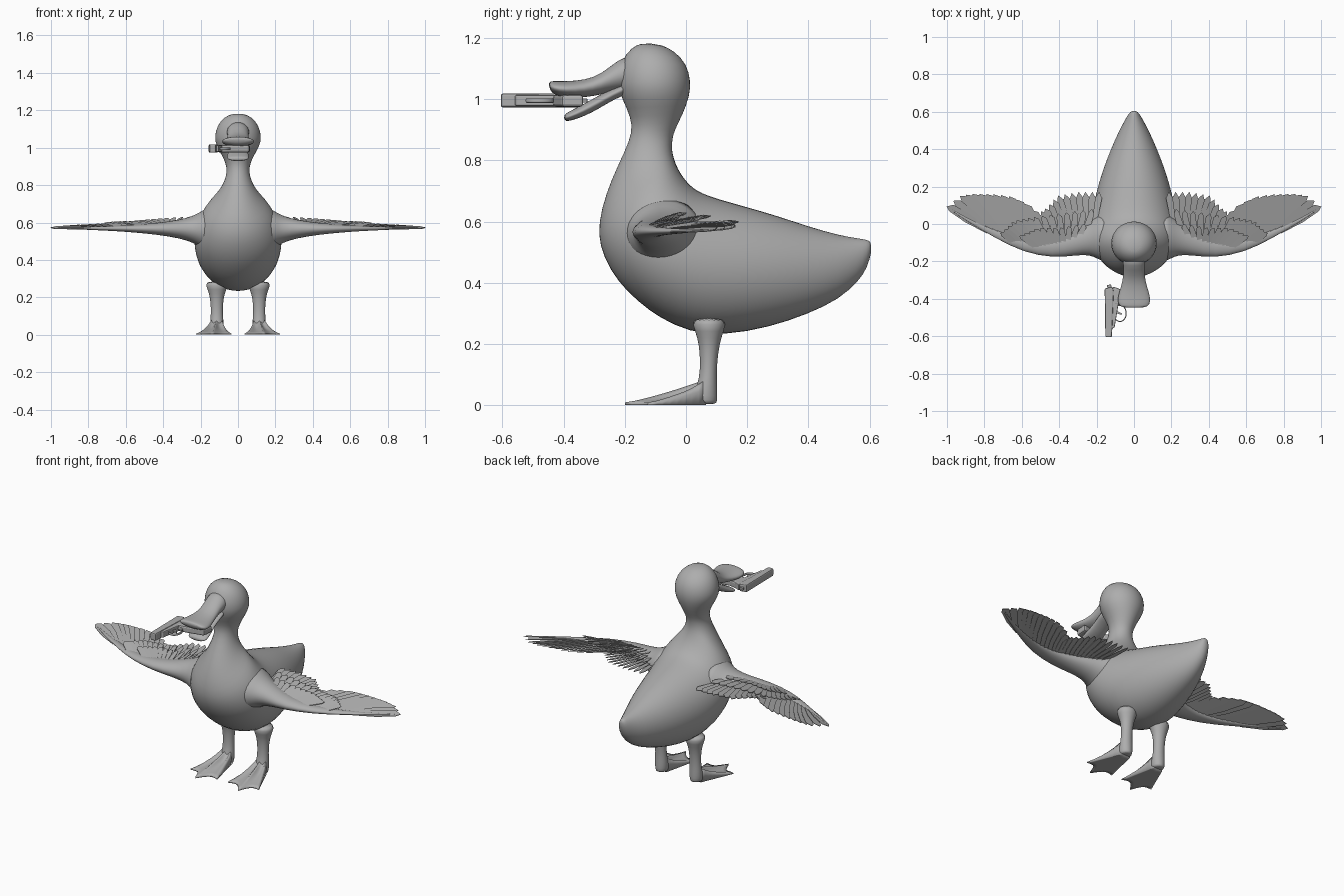
import bpy, bmesh, math
from mathutils import Vector as V

grey = bpy.data.materials.new("plain grey")
grey.diffuse_color = (0.42, 0.42, 0.42, 1)


def finish(name, bm, smooth=True, mirror=False, subsurf=0, bevel=0):
    bmesh.ops.recalc_face_normals(bm, faces=bm.faces[:])
    me = bpy.data.meshes.new(name)
    for f in bm.faces:
        f.smooth = smooth
    bm.to_mesh(me)
    bm.free()
    me.materials.append(grey)
    ob = bpy.data.objects.new(name, me)
    bpy.context.collection.objects.link(ob)
    if mirror:
        ob.modifiers.new("mirror", 'MIRROR').use_mirror_merge = False
    if bevel:
        m = ob.modifiers.new("bevel", 'BEVEL')
        m.width, m.segments = bevel, 2
    if subsurf:
        m = ob.modifiers.new("subsurf", 'SUBSURF')
        m.levels = m.render_levels = subsurf
    return ob


def loft(name, sections, n=24, mirror=False, subsurf=1):
    """Skin over ellipses given by two opposite points and a half-width vector."""
    bm = bmesh.new()
    rings = []
    for a, b, side in sections:
        a, b, side = V(a), V(b), V(side)
        mid, half = (a + b) / 2, (b - a) / 2
        rings.append([bm.verts.new(mid + half * math.cos(2 * math.pi * i / n)
                                   + side * math.sin(2 * math.pi * i / n)) for i in range(n)])
    for r, s in zip(rings, rings[1:]):
        for i in range(n):
            j = (i + 1) % n
            bm.faces.new((r[i], r[j], s[j], s[i]))
    bm.faces.new(rings[0])
    bm.faces.new(rings[-1])
    return finish(name, bm, True, mirror, subsurf)


def side_loft(name, rows, x=0, **kw):
    """Rows are y1, z1, y2, z2, half width across x."""
    return loft(name, [((x, a, b), (x, c, d), (w, 0, 0)) for a, b, c, d, w in rows], **kw)


def along(pts, t):
    f = t * (len(pts) - 1)
    i = min(int(f), len(pts) - 2)
    return V(pts[i]).lerp(V(pts[i + 1]), f - i)


# body, neck and head in one skin, from tail to crown
side_loft("body", [
    (.607, .505, .604, .535, .012), (.593, .45, .59, .541, .028), (.565, .405, .56, .546, .045),
    (.50, .345, .50, .556, .08), (.40, .297, .40, .585, .125), (.27, .252, .30, .62, .17),
    (.124, .226, .19, .652, .207)])
body_rows = [
    (.607, .505, .604, .535, .012), (.593, .45, .59, .541, .028), (.565, .405, .56, .546, .045),
    (.50, .345, .50, .556, .08), (.40, .297, .40, .585, .125), (.27, .252, .30, .62, .17),
    (.124, .226, .19, .652, .207), (.01, .236, .10, .677, .228), (-.09, .285, .05, .695, .236),
    (-.157, .336, .026, .71, .236), (-.223, .40, .004, .73, .225), (-.27, .48, -.016, .757, .2),
    (-.29, .555, -.03, .783, .168), (-.278, .64, -.04, .81, .122), (-.245, .737, -.046, .838, .085),
    (-.20, .83, -.044, .872, .062), (-.176, .89, -.036, .90, .06), (-.18, .94, -.01, .95, .077),
    (-.21, 1.0, .013, 1.01, .115), (-.226, 1.05, .017, 1.06, .128), (-.213, 1.125, .003, 1.115, .112),
    (-.18, 1.168, -.036, 1.157, .075), (-.145, 1.184, -.085, 1.18, .03)]
bpy.data.objects.remove(bpy.data.objects["body"])
side_loft("body", body_rows)

# bill
side_loft("upper_bill", [
    (-.15, 1.03, -.17, 1.15, .07), (-.22, 1.03, -.222, 1.13, .055), (-.28, 1.014, -.275, 1.082, .057),
    (-.33, 1.005, -.33, 1.062, .068), (-.39, 1.004, -.40, 1.058, .09), (-.43, 1.012, -.438, 1.06, .085),
    (-.445, 1.03, -.45, 1.054, .06)])
side_loft("lower_bill", [
    (-.18, 1.02, -.19, 1.06, .06), (-.235, 1.0, -.24, 1.035, .052), (-.285, .968, -.292, 1.008, .05),
    (-.33, .945, -.345, .978, .056), (-.375, .929, -.385, .958, .062), (-.398, .927, -.40, .948, .045)])

# legs
side_loft("legs", [
    (.01, .29, .14, .29, .07), (.03, .24, .123, .24, .05), (.042, .2, .11, .2, .037),
    (.046, .14, .102, .14, .032), (.043, .09, .101, .09, .034), (.03, .05, .103, .05, .038),
    (.02, .012, .103, .012, .036), (.03, .003, .098, .003, .03)], x=.113, n=16, mirror=True)

# webbed feet: a fan of columns with three toes
bm = bmesh.new()
toes = [(.035, -.145), (.14, -.2), (.225, -.125)]
cols, steps = 16, 8
top, low = [], []
for c in range(cols + 1):
    t = c / cols
    start = V((.113 + .06 * (t - .5), .065))
    end = along(toes, t)
    web = abs(math.sin(2 * math.pi * t))
    end = end.lerp(start, .14 * web)
    tr, lr = [], []
    for k in range(steps + 1):
        s = k / steps
        p = start.lerp(end, s)
        h = .009 + .075 * (1 - s) ** 1.25 * (1 - .4 * web * min(1, 3 * s))
        if c in (0, cols):
            h *= .6
        tr.append(bm.verts.new((p.x, p.y, h)))
        lr.append(bm.verts.new((p.x, p.y, 0)))
    top.append(tr)
    low.append(lr)
for c in range(cols):
    for k in range(steps):
        for g in (top, low):
            bm.faces.new((g[c][k], g[c + 1][k], g[c + 1][k + 1], g[c][k + 1]))
    for k in (0, steps):
        bm.faces.new((top[c][k], top[c + 1][k], low[c + 1][k], low[c][k]))
for c in (0, cols):
    for k in range(steps):
        bm.faces.new((top[c][k], top[c][k + 1], low[c][k + 1], low[c][k]))
finish("feet", bm, True, True)

# wing arms: x, front y, back y, bottom z, top z
arm = [(.13, -.22, .08, .42, .70), (.19, -.19, .05, .46, .665), (.235, -.165, .015, .49, .637),
       (.31, -.168, -.02, .515, .615), (.43, -.183, -.07, .535, .597), (.59, -.152, -.08, .55, .586),
       (.73, -.082, -.035, .558, .578), (.9, .018, .035, .565, .575), (.985, .078, .088, .57, .575)]
loft("wing_arms", [((x, f, (a + b) / 2), (x, k, (a + b) / 2), (0, 0, (b - a) / 2))
                   for x, f, k, a, b in arm], n=20, mirror=True)

# feather rows: base line, tip line, count, width
rows = {
    "primary_feathers": ([(.42, -.13, .565), (.6, -.11, .568), (.78, -.04, .57)],
                         [(.5, .04, .592), (.57, .107, .594), (.65, .15, .594), (.73, .163, .592),
                          (.80, .166, .588), (.87, .166, .584), (.93, .155, .58), (.998, .10, .575)], 14, .05),
    "secondary_feathers": ([(.25, -.11, .565), (.33, -.12, .57), (.45, -.13, .57)],
                           [(.18, .17, .60), (.29, .172, .602), (.40, .155, .60),
                            (.47, .085, .598), (.53, .04, .595)], 13, .042),
    "long_coverts": ([(.28, -.11, .585), (.45, -.14, .58), (.62, -.11, .575)],
                     [(.22, .08, .62), (.38, .06, .615), (.53, .04, .605),
                      (.64, .02, .605), (.71, -.045, .60)], 15, .036),
    "short_coverts": ([(.32, -.12, .595), (.5, -.14, .585)],
                      [(.26, .0, .63), (.4, -.02, .622), (.52, -.02, .612), (.61, -.06, .603)], 11, .032),
}
for name, (bases, tips, count, width) in rows.items():
    bm = bmesh.new()
    for i in range(count):
        t = i / (count - 1)
        b, e = along(bases, t), along(tips, t)
        d = e - b
        s = V((d.y, -d.x, 0)).normalized() * width / 2
        s.z = -.15 * width
        outline = [b - s * .5, b + d * .5 - s, b + d * .9 - s * .8, e + s * .3,
                   b + d * .9 + s * .85, b + d * .5 + s, b + s * .5]
        up = V((0, 0, .0015))
        hi = [bm.verts.new(p + up) for p in outline]
        lo = [bm.verts.new(p - up) for p in outline]
        bm.faces.new(hi)
        bm.faces.new(lo[::-1])
        for j in range(7):
            k = (j + 1) % 7
            bm.faces.new((hi[j], lo[j], lo[k], hi[k]))
    finish(name, bm, False, True)


# pistol lying on its side in the bill
def prism(name, pts, z0, z1, bevel=.004):
    bm = bmesh.new()
    lo = [bm.verts.new((x, y, z0)) for x, y in pts]
    f = bm.faces.new(lo)
    ext = bmesh.ops.extrude_face_region(bm, geom=[f])["geom"]
    bmesh.ops.translate(bm, vec=(0, 0, z1 - z0), verts=[v for v in ext if isinstance(v, bmesh.types.BMVert)])
    finish(name, bm, False, bevel=bevel)


prism("pistol_slide", [(-.153, -.605), (-.118, -.605), (-.108, -.36), (-.115, -.335), (-.157, -.345)], .973, 1.018, .007)
prism("pistol_frame", [(-.122, -.56), (-.104, -.555), (-.085, -.44), (-.08, -.345), (-.11, -.335), (-.12, -.36)], .978, 1.013)
prism("pistol_grip", [(-.11, -.435), (-.06, -.432), (.06, -.405), (.065, -.335), (-.04, -.355), (-.11, -.34)], .975, 1.014, .009)
prism("pistol_hammer", [(-.14, -.35), (-.115, -.345), (-.125, -.322), (-.145, -.328)], .989, 1.002, .002)
prism("pistol_trigger", [(-.1, -.475), (-.1, -.46), (-.065, -.478), (-.067, -.486)], .99, 1.0, .001)
guard = [(V((-.075 + .034 * math.cos(a), -.478 + .044 * math.sin(a), .995)), a)
         for a in [math.pi * (-.75 + 1.5 * i / 14) for i in range(15)]]
loft("pistol_trigger_guard", [(p - V((math.cos(a), math.sin(a), 0)) * .003,
                               p + V((math.cos(a), math.sin(a), 0)) * .003, (0, 0, .008))
                              for p, a in guard], n=8)
